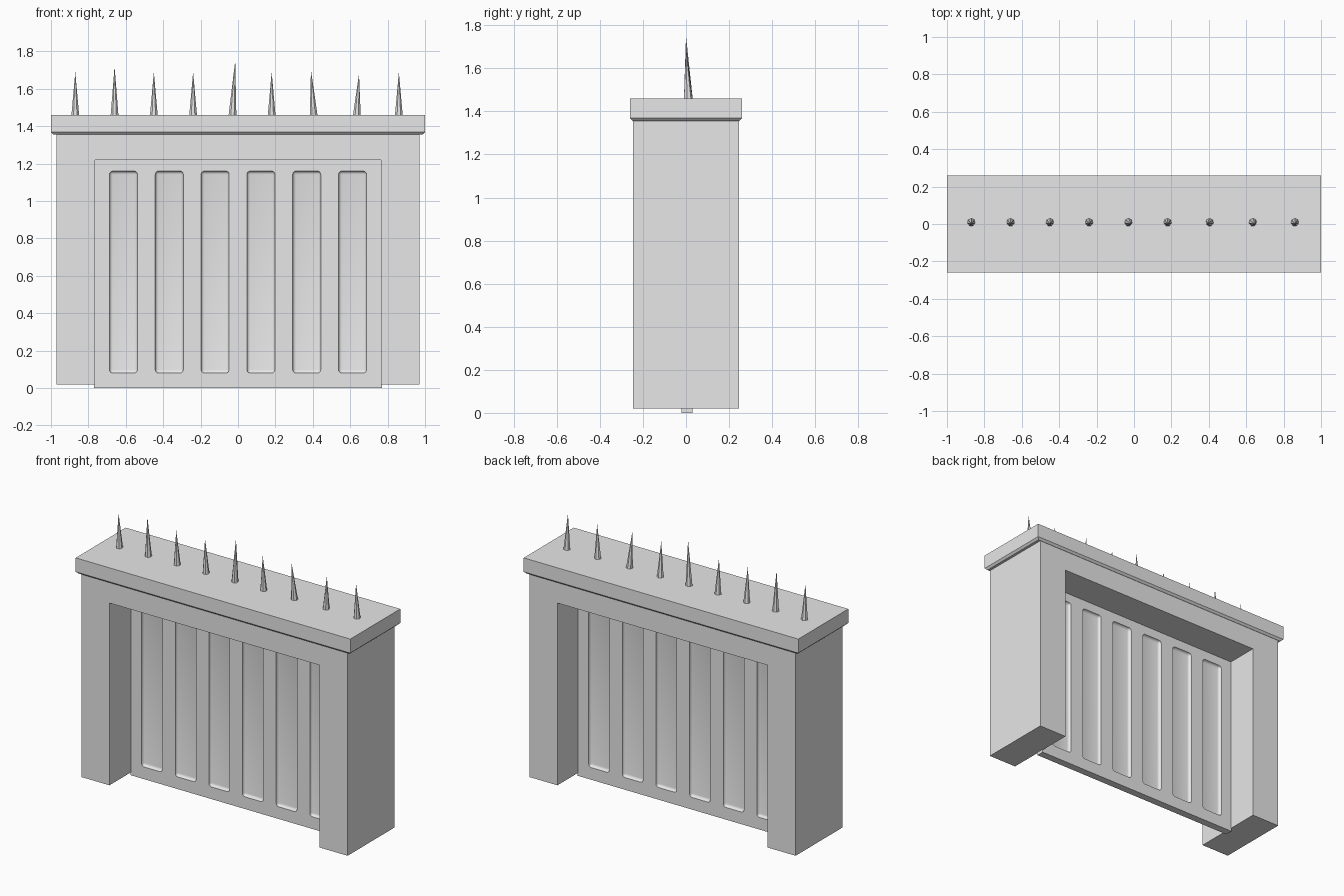
import bpy, bmesh, math
from mathutils import Vector

cube = bpy.data.objects.get("Cube")
if cube:
    bpy.data.objects.remove(cube, do_unlink=True)

# One plain grey for everything
grey = bpy.data.materials.new("stone grey")
grey.use_nodes = True
grey.diffuse_color = (0.8, 0.8, 0.8, 1)
grey.node_tree.nodes["Principled BSDF"].inputs["Base Color"].default_value = (0.8, 0.8, 0.8, 1)


def finish(name, bm):
    bmesh.ops.recalc_face_normals(bm, faces=bm.faces[:])
    mesh = bpy.data.meshes.new(name)
    bm.to_mesh(mesh)
    bm.free()
    mesh.materials.append(grey)
    obj = bpy.data.objects.new(name, mesh)
    bpy.context.collection.objects.link(obj)
    return obj


def add_box(bm, center, size):
    verts = bmesh.ops.create_cube(bm, size=1)["verts"]
    for v in verts:
        v.co = Vector(a * b for a, b in zip(v.co, size)) + Vector(center)
    return verts


def activate(obj):
    bpy.ops.object.select_all(action="DESELECT")
    obj.select_set(True)
    bpy.context.view_layer.objects.active = obj


# Gateway frame: an upside-down U extruded front to back
half_depth = 0.245
side = [(0.97, 1.36), (0.97, 0.02), (0.765, 0.02), (0.765, 1.22)]
outline = side + [(-x, z) for x, z in reversed(side)]
bm = bmesh.new()
face = bm.faces.new([bm.verts.new((x, -half_depth, z)) for x, z in outline])
solid = bmesh.ops.extrude_face_region(bm, geom=[face])
for item in solid["geom"]:
    if isinstance(item, bmesh.types.BMVert):
        item.co.y = half_depth
finish("gate_frame", bm)

# Capstone with a chamfered lower rim
bm = bmesh.new()
add_box(bm, (0, 0, 1.408), (2, 0.52, 0.105))
rim = [e for e in bm.edges if all(v.co.z < 1.4 for v in e.verts)]
bmesh.ops.bevel(bm, geom=rim, offset=0.013, segments=1, affect="EDGES")
finish("capstone", bm)

# Door panel
panel_y, panel_half = 0.005, 0.025
bm = bmesh.new()
add_box(bm, (0, panel_y, 0.615), (1.54, panel_half * 2, 1.23))
door = finish("door_panel", bm)

# Rounded slots sunk into both faces of the door
depth = 0.018
bm = bmesh.new()
for i in range(6):
    for s in (-1, 1):
        y = panel_y + s * (panel_half - depth + 0.1)
        add_box(bm, (-0.6125 + 0.245 * i, y, 0.62), (0.15, 0.2, 1.08))
bmesh.ops.bevel(bm, geom=bm.edges[:], offset=depth, segments=4,
                profile=0.5, affect="EDGES")
cutter = finish("slot_cutter", bm)
cutter.hide_render = True
cut = door.modifiers.new("slots", "BOOLEAN")
cut.operation = "DIFFERENCE"
cut.solver = "EXACT"
cut.object = cutter
activate(door)
bpy.ops.object.modifier_apply(modifier="slots")
bpy.data.objects.remove(cutter, do_unlink=True)
bpy.ops.object.shade_smooth_by_angle(angle=math.radians(40))

# Spikes along the top: base x, tip lean in x, tip height
spikes = [(-0.87, 0, 1.69), (-0.66, 0, 1.72), (-0.45, 0, 1.69),
          (-0.24, 0, 1.69), (-0.03, 0.015, 1.75), (0.18, 0, 1.69),
          (0.405, -0.015, 1.7), (0.635, 0.012, 1.68), (0.86, 0, 1.69)]
for n, (x, lean, top) in enumerate(spikes, 1):
    bm = bmesh.new()
    bmesh.ops.create_cone(bm, cap_ends=True, segments=7, radius1=0.022,
                          radius2=0, depth=1)
    for v in bm.verts:
        t = v.co.z + 0.5
        v.co = (v.co.x + x + lean * t, v.co.y + 0.01 - 0.01 * t,
                1.45 + (top - 1.45) * t)
    finish(f"spike_{n}", bm)
